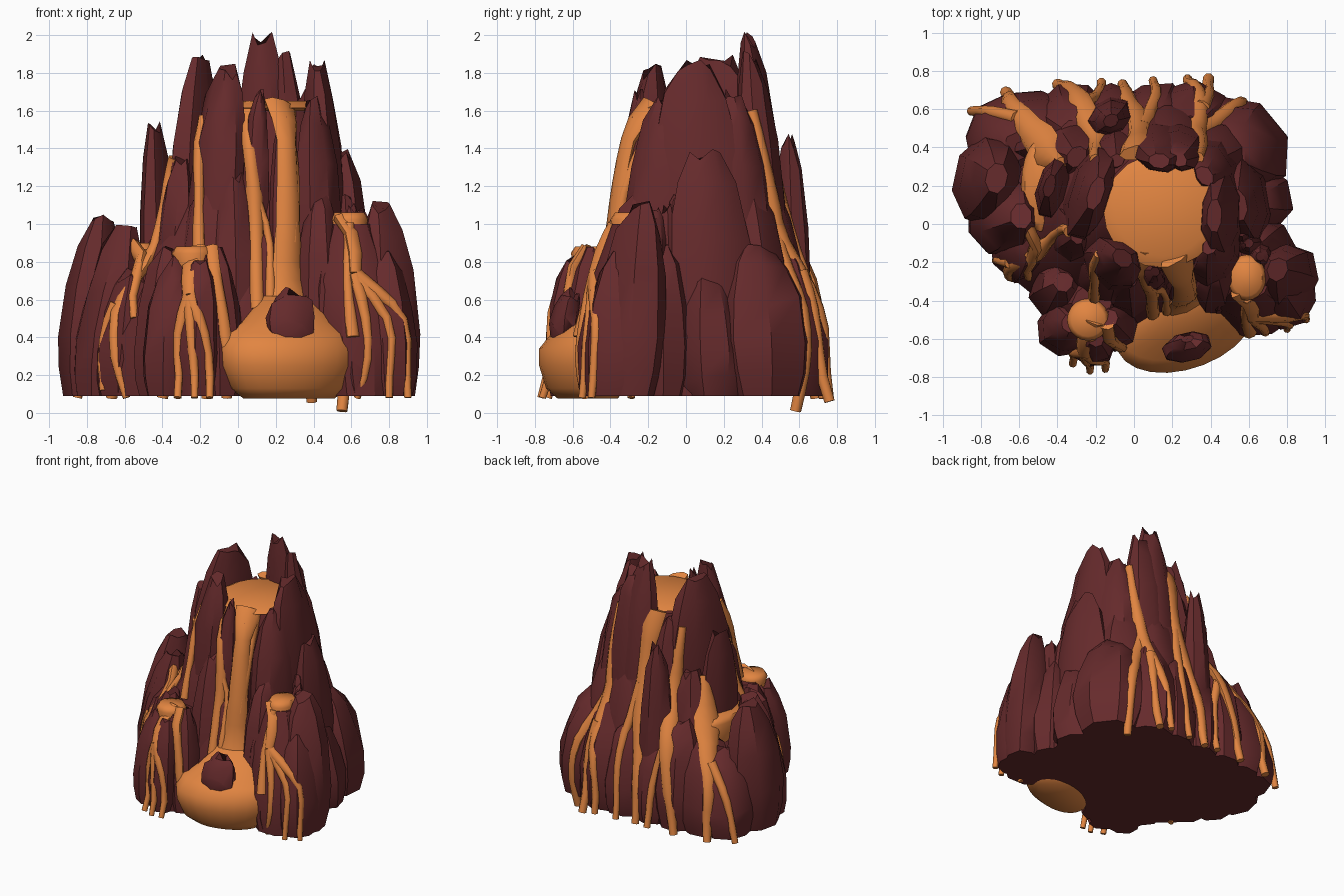
import bpy, bmesh, math, random
from mathutils import Vector
from mathutils.bvhtree import BVHTree
random.seed(4)

def material(name, col):
    m = bpy.data.materials.new(name)
    m.diffuse_color = (*col, 1)
    return m
ROCK = material("dark red rock", (0.132, 0.0235, 0.025))
LAVA = material("orange lava", (0.76, 0.235, 0.053))
rock_v, rock_f = [], []

def loft(name, rings, mat, angle=32):
    """Skin a list of equal-length point rings and cap both ends."""
    n = len(rings[0])
    verts = [Vector(p) for r in rings for p in r]
    faces = [(i*n+j, i*n+(j+1) % n, (i+1)*n+(j+1) % n, (i+1)*n+j)
             for i in range(len(rings)-1) for j in range(n)]
    faces += [tuple(range(n))[::-1], tuple(range((len(rings)-1)*n, len(rings)*n))]
    me = bpy.data.meshes.new(name)
    me.from_pydata(verts, [], faces)
    bm = bmesh.new(); bm.from_mesh(me)
    bmesh.ops.recalc_face_normals(bm, faces=bm.faces)
    bm.to_mesh(me); bm.free()
    me.materials.append(mat)
    ob = bpy.data.objects.new(name, me)
    bpy.context.collection.objects.link(ob)
    bpy.ops.object.select_all(action='DESELECT')
    ob.select_set(True); bpy.context.view_layer.objects.active = ob
    bpy.ops.object.shade_smooth_by_angle(angle=math.radians(angle))
    if mat is ROCK:
        o = len(rock_v)
        rock_v.extend(verts)
        rock_f.extend(tuple(i+o for i in f) for f in faces)
    return ob

def ellipse(cx, cy, z, rx, ry, n=20, jit=0.0):
    return [(cx+rx*math.cos(a)*(1+random.uniform(-jit, jit)),
             cy+ry*math.sin(a)*(1+random.uniform(-jit, jit)), z)
            for a in (2*math.pi*i/n for i in range(n))]

def rock(name, bx, by, tx, ty, tz, w, d, z0=0.09, tip=0.34, n=8):
    """Crag: w = half width around the hill, d = half depth, leaning from base to tip."""
    a0 = math.atan2((by+ty)/2-0.05, (bx+tx)/2-0.1)
    rad, tan = Vector((math.cos(a0), math.sin(a0))), Vector((-math.sin(a0), math.cos(a0)))
    flute = [random.uniform(0.94, 1.07) for _ in range(n)]
    jag = [random.uniform(-0.09, 0.0) for _ in range(n)]
    rings = []
    for t, s in ((0, .78), (.14, .95), (.32, 1.03), (.6, .93), (.83, .66), (1, tip)):
        k = t**1.25
        c = Vector((bx+(tx-bx)*k, by+(ty-by)*k))
        ring = []
        for j in range(n):
            a = 2*math.pi*(j+.5)/n
            f = s*flute[j]*random.uniform(.98, 1.02)
            p = c + rad*math.cos(a)*d*f + tan*math.sin(a)*w*f
            dz = jag[j] if t == 1 else (random.uniform(-.04, .04) if 0 < t else 0)
            ring.append((p.x, p.y, z0+(tz-z0)*t+dz))
        rings.append(ring)
    loft(name, rings, ROCK, 38)

# Hill core and lobes under the two small vents
loft("hill_core", [ellipse(cx, cy, z, rx, ry) for z, cx, cy, rx, ry in
     ((.09, 0, .06, .76, .6), (.4, 0, .07, .77, .62), (.8, .03, .1, .57, .5),
      (1.2, .12, .1, .43, .4), (1.6, .15, .1, .3, .29))], ROCK)
for nm, x, y, h, r in (("left_lobe", -.24, -.47, .84, .24), ("right_lobe", .65, -.33, 1.0, .26)):
    loft(nm, [ellipse(x*(1-.08*k), y*(1-.12*k), z, r*s, r*s, 10, .05) for k, z, s in
         ((0, .09, .9), (.2, .35, 1.03), (.6, h*.7, .8), (1, h, .42))], ROCK)

# Tall crags around the crater rim
for i, p in enumerate((
    (-.24, .16, -.2, .16, 1.91, .26, .12), (-.13, -.22, -.06, -.18, 1.85, .17, .13),
    (.15, .43, .13, .33, 2.02, .17, .12), (.26, .43, .23, .34, 1.92, .15, .11),
    (.47, .06, .42, .04, 1.87, .27, .12), (.08, -.30, .11, -.25, 1.73, .08, .07),
    (.25, -.36, .24, -.27, 1.58, .08, .06), (.44, -.2, .40, -.11, 1.68, .16, .11),
    (.42, .32, .37, .25, 1.72, .17, .12), (-.1, .42, -.09, .33, 1.62, .12, .10))):
    rock("rim_crag_%d" % i, *p, z0=.7)

# Middle tier crags
for i, p in enumerate((
    (.56, .15, .54, .1, 1.40, .26, .15), (-.40, .2, -.44, .2, 1.57, .18, .09),
    (-.13, .56, -.12, .54, 1.48, .12, .10), (-.19, -.3, -.15, -.24, 1.27, .17, .13),
    (-.02, -.38, -.03, -.29, 1.28, .14, .13), (.44, -.36, .43, -.25, 1.22, .14, .13),
    (.14, -.42, .14, -.32, 1.02, .13, .1), (.2, .52, .2, .44, 1.25, .19, .14),
    (-.38, .42, -.3, .35, 1.25, .18, .14), (-.37, -.05, -.3, -.05, 1.4, .18, .11),
    (.46, .42, .42, .34, 1.2, .2, .14))):
    rock("middle_crag_%d" % i, *p, z0=.2)

# Outer ring of crags standing on the base
for i, p in enumerate((
    (.68, .14, .6, .11, .79, .19, .16), (.58, .42, .5, .37, .94, .28, .22),
    (.69, -.13, .63, -.14, .90, .17, .17), (.81, -.31, .75, -.24, 1.14, .19, .16),
    (.81, -.40, .77, -.34, .87, .17, .15), (.66, -.46, .62, -.38, .82, .15, .13),
    (.49, -.37, .49, -.3, .98, .15, .13), (.34, .57, .3, .5, .9, .22, .18),
    (.12, .58, .1, .52, .85, .2, .17), (-.12, .58, -.12, .52, .8, .18, .17),
    (-.34, .56, -.32, .48, .95, .2, .18), (-.54, .53, -.48, .44, .85, .2, .18),
    (-.71, .46, -.62, .4, .75, .22, .19), (-.79, .23, -.72, .24, 1.05, .25, .18),
    (-.73, .03, -.59, .04, 1.02, .2, .17), (-.62, -.1, -.54, -.08, .82, .21, .16),
    (-.4, -.36, -.37, -.3, .89, .16, .15), (-.37, -.56, -.33, -.52, .84, .15, .14),
    (-.23, -.62, -.2, -.6, .85, .13, .12), (-.1, -.54, -.13, -.49, .89, .14, .13))):
    rock("outer_crag_%d" % i, *p)
# Little splinters on the right shoulder
for x, y, h in ((.6, -.1, 1.12), (.66, -.17, 1.1), (.56, -.04, 1.2)):
    rock("splinter", x, y, x, y, h, .07, .07, z0=.6)

bvh = BVHTree.FromPolygons(rock_v, rock_f)

def cling(p):
    """Push a path point onto the outside of the rocks, within a small range."""
    c = Vector((.1, .08, p.z)) if p.z > .9 else Vector((.08, .0, p.z))
    d = p-c
    r = d.length
    d.normalize()
    hit = bvh.ray_cast(c+d*2, -d)[0]
    if hit is None:
        return p
    return c+d*min(max((hit-c).length-.008, r-.07), r+.09)

def stream(name, pts, n=8):
    """Lava tube through (x, y, z, half width) points, draped over the rock."""
    path = []
    for a, b in zip(pts, pts[1:]):
        k = max(1, round((Vector(b[:3])-Vector(a[:3])).length/.12))
        path += [Vector(a).lerp(Vector(b), i/k) for i in range(k)]
    path.append(Vector(pts[-1]))
    cs = [cling(p.xyz) for p in path]
    cs = [cs[0]]+[(cs[i-1]+cs[i]*2+cs[i+1])/4 for i in range(1, len(cs)-1)]+[cs[-1]]
    rings = []
    for i, c in enumerate(cs):
        t = (cs[min(i+1, len(cs)-1)]-cs[max(i-1, 0)]).normalized()
        out = Vector((c.x-.08, c.y-.03, 0)).normalized()
        side = t.cross(out).normalized()
        up = side.cross(t)
        w = path[i].w*random.uniform(.92, 1.08)
        rings.append([c+side*math.cos(a)*w+up*math.sin(a)*min(w, .026+w*.15)
                      for a in (2*math.pi*j/n for j in range(n))])
    loft(name, rings, LAVA, 50)

# Lava pools: crater, vents, left ledge and the big front pool
def pool(name, x, y, z, rx, ry, h):
    loft(name, [ellipse(x, y, z-h, rx*.75, ry*.75), ellipse(x, y, z-.035, rx, ry),
                ellipse(x, y, z, rx*.8, ry*.8)], LAVA, 60)
pool("crater_lava", .15, .07, 1.65, .31, .3, .05)
pool("left_vent_lava", -.24, -.5, .88, .11, .11, .14)
pool("right_vent_lava", .59, -.28, 1.06, .1, .12, .2)
pool("left_ledge_lava", -.49, .2, .9, .1, .24, .2)
front = loft("front_lava_pool", [ellipse(.27, y, z, rx, ry, 24) for z, y, rx, ry in
    ((.075, -.52, .24, .15), (.13, -.53, .31, .2), (.25, -.53, .36, .235), (.34, -.53, .365, .235),
     (.42, -.5, .34, .2), (.48, -.46, .25, .15), (.62, -.4, .14, .09))], LAVA, 60)
for v in front.data.vertices:      # pool swings round to the right lobe
    v.co.y += (v.co.x-.27)*.22
rock("pool_crag", .28, -.66, .28, -.6, .67, .13, .07, z0=.4, tip=.25)

# Front streams
stream("main_stream", [(.22, -.17, 1.63, .1), (.24, -.27, 1.45, .06), (.26, -.35, 1.1, .065),
                       (.27, -.42, .8, .08), (.29, -.5, .5, .13)])
stream("front_stream", [(.05, -.2, 1.63, .05), (.06, -.3, 1.4, .035), (.09, -.34, 1.15, .04), (.1, -.43, .55, .035)])
stream("front_stream", [(.09, -.35, 1.15, .03), (.17, -.37, 1.0, .02), (.17, -.46, .55, .03)])
stream("front_stream", [(.31, -.22, 1.6, .04), (.31, -.32, 1.3, .03), (.3, -.4, .9, .03)])
stream("left_stream", [(-.24, -.2, 1.57, .02), (-.26, -.27, 1.42, .035), (-.25, -.35, 1.2, .025), (-.25, -.44, .88, .035)])
stream("ledge_stream", [(-.34, -.04, 1.35, .03), (-.43, -.03, 1.32, .025), (-.46, -.08, .88, .03),
                        (-.48, -.14, .78, .06), (-.58, -.2, .52, .04), (-.59, -.29, .08, .02)])
stream("ledge_branch", [(-.57, -.18, .58, .03), (-.7, -.18, .4, .02), (-.73, -.2, .12, .018)])
stream("ledge_branch", [(-.5, .05, .9, .05), (-.48, -.12, .84, .05), (-.48, -.25, .5, .02)])
# Fans below the two small vents: shared trunk, then drips
for x0, y0, z0, ends in ((-.25, -.58, .86, ((-.33, -.73), (-.24, -.77), (-.16, -.76))),
                         (.62, -.4, 1.02, ((.62, -.53), (.79, -.55), (.89, -.5)))):
    zf = z0*.72
    mid = (x0, y0-.08, zf, .04)
    stream("vent_trunk", [(x0-.01, y0+.03, z0, .08), (x0, y0, z0-.07, .06), mid])
    for ex, ey in ends:
        stream("vent_drip", [mid, (ex, (y0+ey)/2-.02, zf*.68, .028), (ex+.01, ey, .08, .02)])
stream("vent_side_drip", [(-.16, -.54, .87, .05), (-.1, -.61, .66, .035), (-.06, -.66, .3, .04)])
stream("vent_side_drip", [(.53, -.33, 1.0, .03), (.53, -.45, .7, .025), (.55, -.5, .4, .04)])

# Back streams
stream("back_stream", [(.03, .33, 1.64, .09), (.03, .46, 1.3, .06), (.02, .58, .9, .06),
                       (-.05, .69, .5, .045), (-.06, .73, .08, .03)])
stream("back_branch", [(.04, .53, 1.1, .04), (.12, .66, .6, .03), (.1, .75, .08, .025)])
stream("back_stream", [(-.16, .3, 1.55, .03), (-.22, .43, 1.2, .05), (-.25, .58, .8, .07),
                       (-.32, .69, .5, .05), (-.4, .73, .08, .03)])
stream("back_branch", [(-.25, .6, .75, .04), (-.19, .72, .4, .03), (-.17, .74, .08, .025)])
stream("back_right_stream", [(.32, .33, 1.6, .03), (.34, .4, 1.3, .04), (.36, .55, .9, .055), (.34, .64, .65, .04),
                             (.29, .73, .35, .03), (.28, .76, .08, .025)])
stream("back_right_branch", [(.35, .6, .75, .04), (.4, .7, .45, .03), (.39, .76, .06, .03)])
stream("back_right_branch", [(.36, .52, .95, .05), (.5, .57, .55, .04), (.55, .58, .01, .03)])
stream("back_left_stream", [(-.3, .28, 1.2, .03), (-.42, .35, .98, .08), (-.53, .46, .85, .1),
                            (-.6, .58, .55, .05), (-.67, .69, .08, .03)])
stream("back_left_branch", [(-.58, .53, .65, .04), (-.75, .57, .4, .03), (-.85, .59, .08, .025)])
